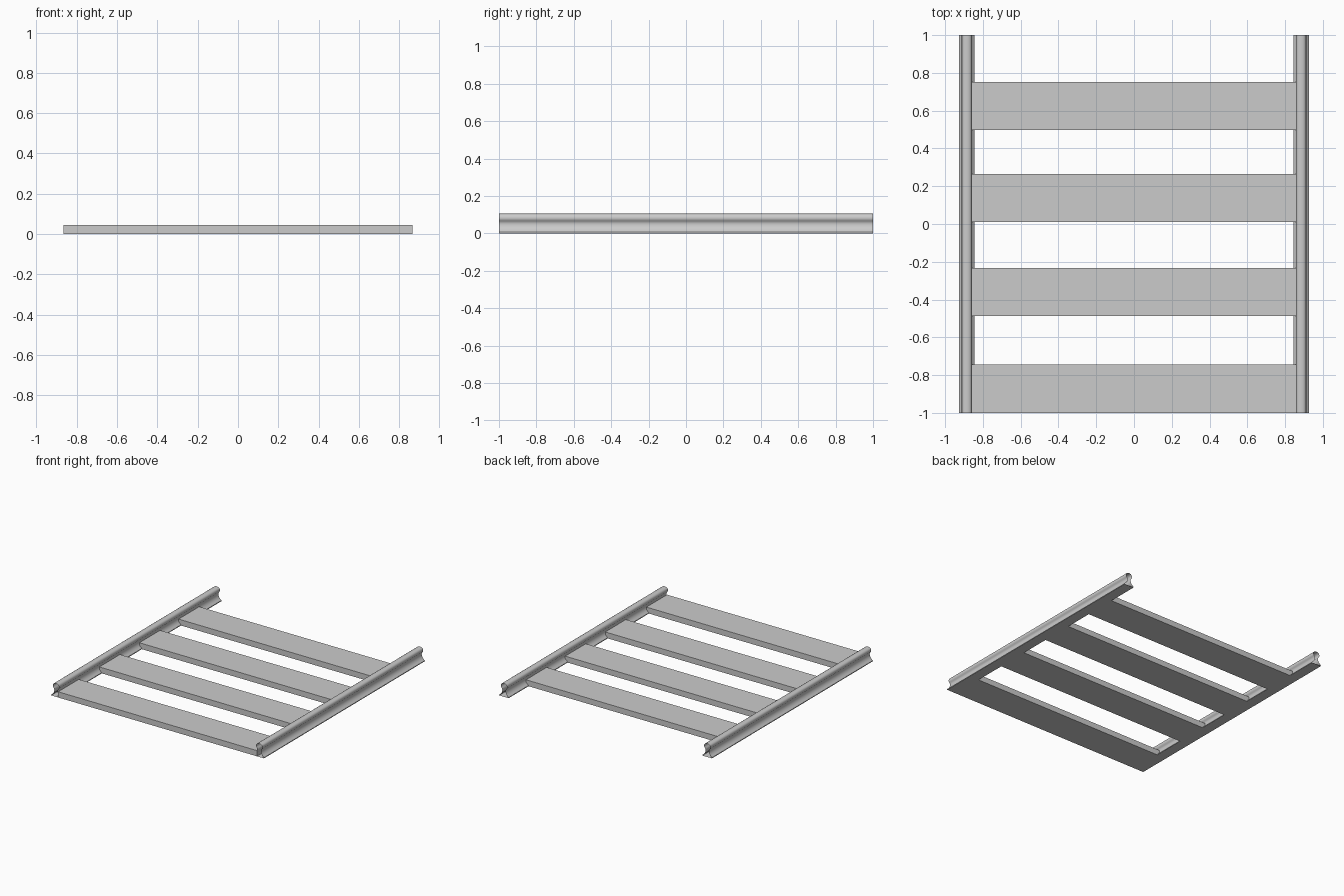
import bpy

if "Cube" in bpy.data.objects:
    bpy.data.objects.remove(bpy.data.objects["Cube"])

RAIL_X = 0.885


def add_mesh(name, verts, faces):
    mesh = bpy.data.meshes.new(name)
    mesh.from_pydata(verts, [], faces)
    obj = bpy.data.objects.new(name, mesh)
    bpy.context.collection.objects.link(obj)
    return obj


def rail(name, x):
    # half profile (offset, height): flat foot, concave web, rounded head
    half = [(0.041, 0.0), (0.041, 0.006), (0.029, 0.016), (0.020, 0.027),
            (0.0155, 0.039), (0.014, 0.050), (0.0155, 0.059), (0.020, 0.066),
            (0.025, 0.072), (0.027, 0.080), (0.026, 0.090), (0.022, 0.098),
            (0.014, 0.103), (0.005, 0.105)]
    profile = half + [(-u, z) for u, z in reversed(half)]
    n = len(profile)
    # open-ended extrusion along the track; y order gives outward normals
    verts = [(x + u, y, z) for y in (-1, 1) for u, z in profile]
    faces = [(i, (i + 1) % n, n + (i + 1) % n, n + i)[::-1] for i in range(n)]
    obj = add_mesh(name, verts, faces)
    bpy.ops.object.select_all(action='DESELECT')
    obj.select_set(True)
    bpy.context.view_layer.objects.active = obj
    bpy.ops.object.shade_smooth_by_angle(angle=0.75)


def sleeper(name, y0, y1):
    w, h = 0.865, 0.045
    verts = [(x, y, z) for x in (-w, w) for y in (y0, y1) for z in (0, h)]
    faces = [(0, 1, 3, 2), (4, 6, 7, 5), (0, 4, 5, 1),
             (2, 3, 7, 6), (0, 2, 6, 4), (1, 5, 7, 3)]
    add_mesh(name, verts, faces)


# pair of rails
rail("left_rail", -RAIL_X)
rail("right_rail", RAIL_X)

# four cross sleepers, first one flush with the front end
for i, y in enumerate((-1.0, -0.488, 0.01, 0.497)):
    sleeper(f"sleeper_{i + 1}", y, y + 0.256)
